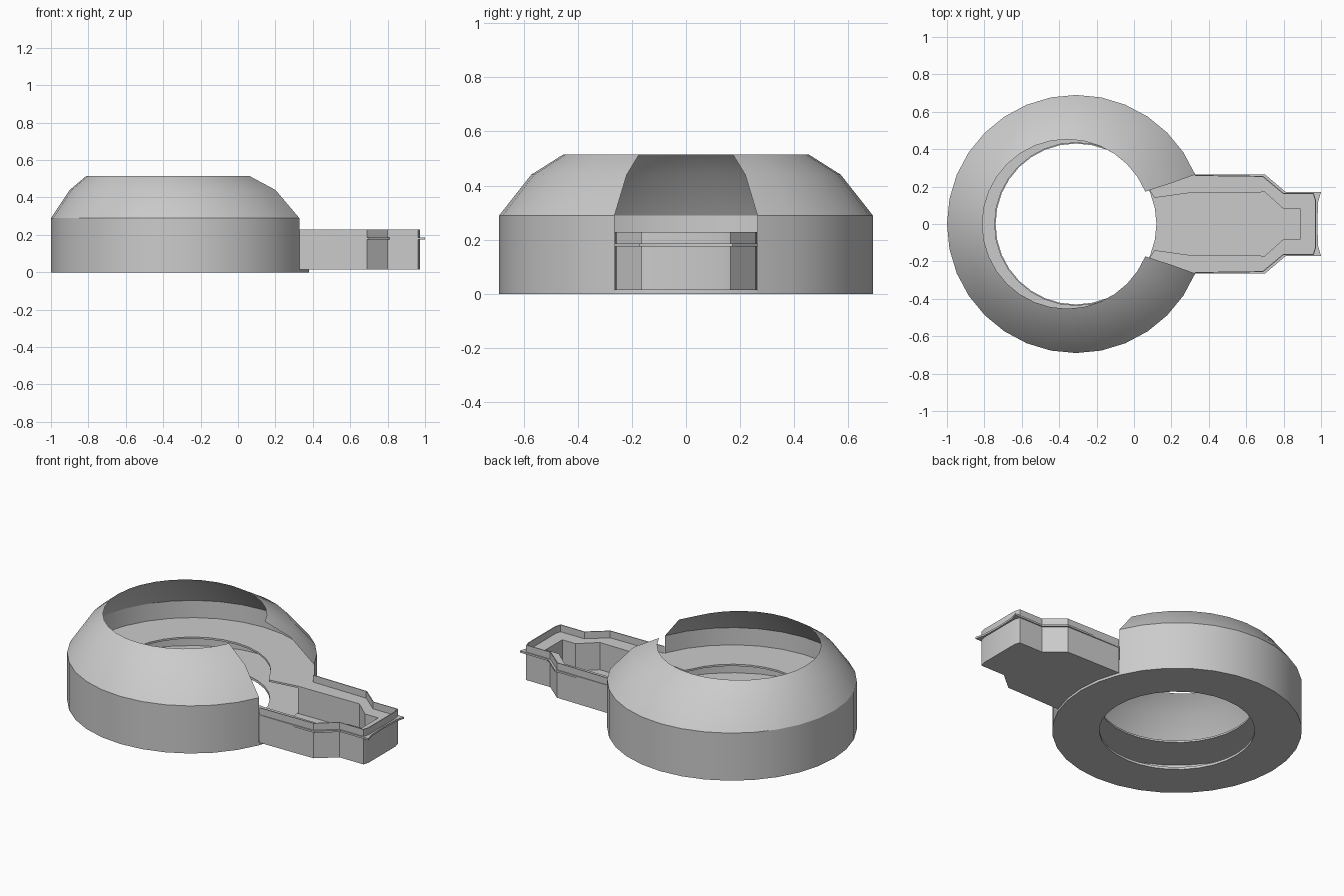
import bpy, bmesh
from math import sin, cos, radians

if "Cube" in bpy.data.objects:
    bpy.data.objects.remove(bpy.data.objects["Cube"])

CX = -0.31          # centre of the round housing
N = 32              # sides of the housing
STEP = 360 / N


def finish(bm, name, smooth=True):
    bmesh.ops.remove_doubles(bm, verts=bm.verts, dist=1e-5)
    bmesh.ops.recalc_face_normals(bm, faces=bm.faces)
    me = bpy.data.meshes.new(name)
    bm.to_mesh(me)
    bm.free()
    ob = bpy.data.objects.new(name, me)
    bpy.context.collection.objects.link(ob)
    if smooth:
        bpy.ops.object.select_all(action='DESELECT')
        ob.select_set(True)
        bpy.context.view_layer.objects.active = ob
        bpy.ops.object.shade_smooth_by_angle(angle=radians(25))
    return ob


def arc(r, a0, a1, cx=CX):
    n = round(abs(a1 - a0) / STEP)
    return [(cx + r * cos(radians(a0 + (a1 - a0) * i / n)),
             r * sin(radians(a0 + (a1 - a0) * i / n))) for i in range(n + 1)]


def mirror(half):
    return half + [(x, -y) for x, y in reversed(half[1:-1])]


def skin(rows, name, closed):
    """Join a stack of equal-length 3D loops with quads."""
    bm = bmesh.new()
    vs = [[bm.verts.new(p) for p in row] for row in rows]
    n = len(rows[0])
    for a, b in zip(vs, vs[1:]):
        for i in range(n if closed else n - 1):
            j = (i + 1) % n
            bm.faces.new((a[i], a[j], b[j], b[i]))
    return finish(bm, name)


def at(points, z):
    return [(x, y, z) for x, y in points]


def plate(name, outer, inner, z0, z1):
    rows = [at(outer, z0), at(outer, z1), at(inner, z1), at(inner, z0), at(outer, z0)]
    return skin(rows, name, True)


# Housing shell: straight wall and leaning dome, open toward the handle
profile = [(CX, 0.69, 0), (CX, 0.69, 0.29), (-0.328, 0.572, 0.44), (-0.358, 0.453, 0.515)]
skin([at(arc(r, 22.5, 337.5, c), z) for c, r, z in profile], "housing_shell", False)

# Base ring
plate("base_ring", arc(0.69, 0, 360)[:-1], arc(0.43, 0, 360)[:-1], 0, 0.015)

# Thin middle plate running round the housing and out along the handle
outer = arc(0.688, 180, 22.5) + [(0.33, 0.264), (0.34, 0.265), (0.70, 0.265),
                                 (0.81, 0.172), (1.0, 0.172), (0.985, 0.12), (0.98, 0)]
inner = arc(0.435, 180, 22.5) + [(0.11, 0.14), (0.29, 0.165), (0.70, 0.17),
                                 (0.80, 0.08), (0.89, 0.08), (0.89, 0.04), (0.89, 0)]
plate("middle_plate", mirror(outer), mirror(inner), 0.175, 0.186)

# Handle side walls, standing above the plate as a rim
half = [(0.327, 0.262), (0.69, 0.257), (0.80, 0.165), (0.962, 0.165), (0.972, 0.13)]
lip = [(0.327, 0.257), (0.688, 0.252), (0.798, 0.160), (0.957, 0.160), (0.967, 0.13)]
wall = half + [(x, -y) for x, y in reversed(half)]
wall_in = lip + [(x, -y) for x, y in reversed(lip)]
skin([at(wall, 0.015), at(wall, 0.228), at(wall_in, 0.228), at(wall_in, 0.015)],
     "handle_wall", False)

# Handle underside
bm = bmesh.new()
bm.faces.new([bm.verts.new(p) for p in at(wall, 0.015)])
finish(bm, "handle_floor", False)

# Walls of the channel inside the handle
chan = [(0.29, 0.165), (0.70, 0.17), (0.80, 0.08), (0.89, 0.08)]
chan += [(x, -y) for x, y in reversed(chan)]
skin([at(chan, 0.02), at(chan, 0.176)], "channel_wall", False)

# Channel floor with a rounded inner end
bm = bmesh.new()
end = [(CX + 0.60 * cos(radians(a)), 0.60 * sin(radians(a))) for a in (-11, -4, 4, 11)]
bm.faces.new([bm.verts.new(p) for p in at(chan[1:-1] + [(0.285, -0.165)] + end[1:3] + [(0.285, 0.165)], 0.02)])
finish(bm, "channel_floor", False)
